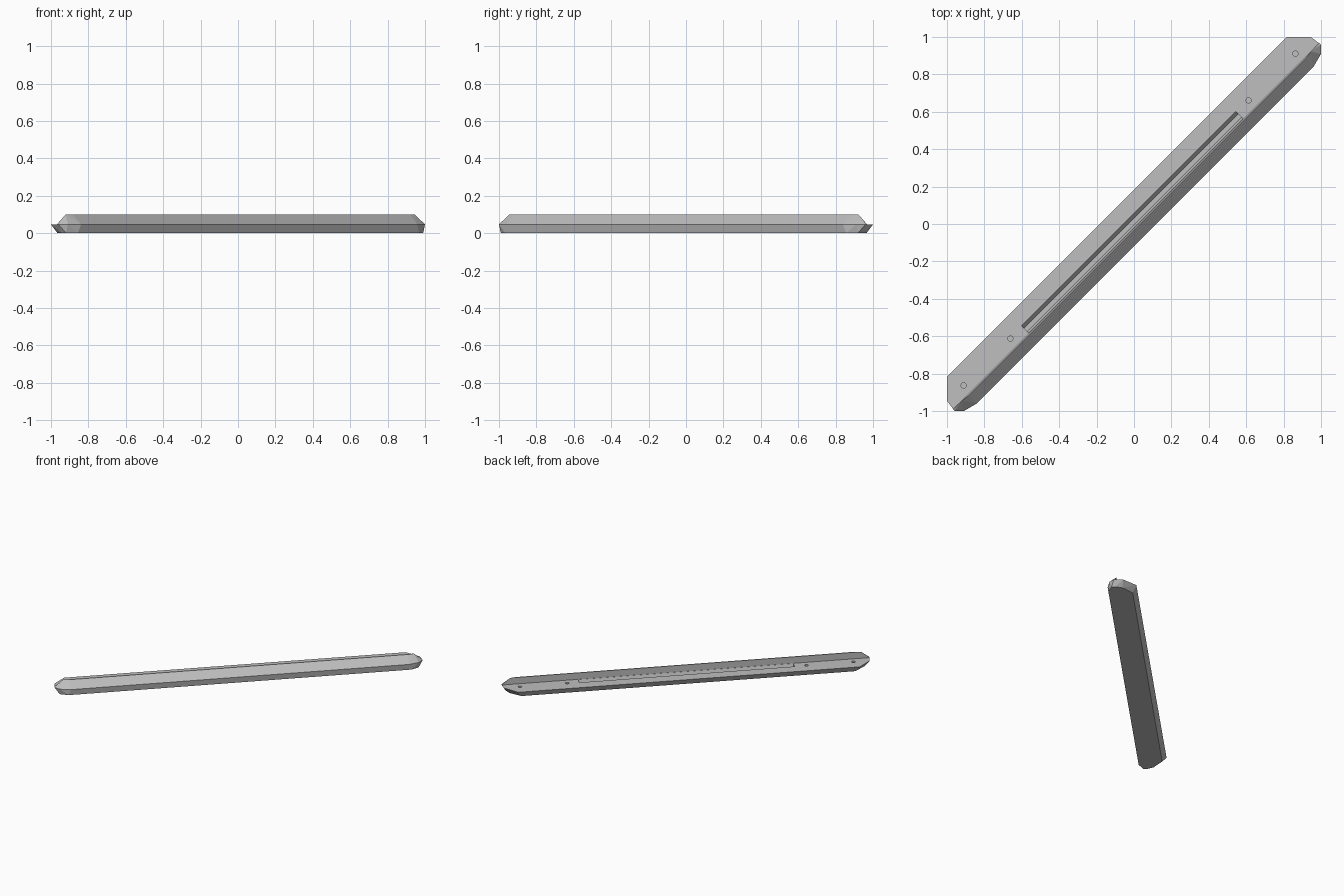
import bpy, bmesh, math
from mathutils import Matrix, Vector

old = bpy.data.objects.get("Cube")
if old:
    bpy.data.objects.remove(old, do_unlink=True)

grey = bpy.data.materials.new("plain grey")
grey.use_nodes = True
grey.diffuse_color = (0.52, 0.52, 0.52, 1)
grey.node_tree.nodes["Principled BSDF"].inputs["Base Color"].default_value = grey.diffuse_color

S = math.sqrt(0.5)


def place(u, v, z):
    """Length u and width v of the bar, laid along the diagonal."""
    return Vector(((u + v) * S, (u - v) * S, z))


def add_hull(bm, layers):
    """Convex solid through outlines [(z, [(u, v), ...])], mirrored in length."""
    verts = [bm.verts.new(place(s * u, v, z))
             for z, outline in layers for u, v in outline for s in (-1, 1)]
    res = bmesh.ops.convex_hull(bm, input=verts)
    loose = [g for g in res["geom_interior"] + res["geom_unused"]
             if isinstance(g, bmesh.types.BMVert)]
    bmesh.ops.delete(bm, geom=list(set(loose)), context='VERTS')


def make_object(name, bm):
    bmesh.ops.dissolve_limit(bm, angle_limit=0.01, verts=bm.verts[:], edges=bm.edges[:])
    bmesh.ops.recalc_face_normals(bm, faces=bm.faces[:])
    mesh = bpy.data.meshes.new(name)
    bm.to_mesh(mesh)
    bm.free()
    mesh.materials.append(grey)
    obj = bpy.data.objects.new(name, mesh)
    bpy.context.collection.objects.link(obj)
    return obj


DECK = 0.047

# Base plate with clipped corners and an undercut rim
bm = bmesh.new()
add_hull(bm, [
    (0, [(1.255, -0.1), (1.335, -0.03), (1.355, 0.02), (1.35, 0.05), (1.29, 0.078)]),
    (DECK, [(1.285, -0.13), (1.375, -0.04), (1.385, 0.028), (1.35, 0.064), (1.27, 0.085)]),
])
base = make_object("base_plate", bm)

# Raised ridge along one long side, with a sloping outer face
bm = bmesh.new()
add_hull(bm, [
    (DECK, [(1.385, 0.016), (1.385, 0.028), (1.35, 0.064), (1.27, 0.085)]),
    (0.1, [(1.32, 0.016), (1.275, 0.024)]),
])
make_object("side_ridge", bm)

# Long groove and four screw holes cut into the deck
bm = bmesh.new()
add_hull(bm, [
    (0.014, [(0.81, -0.022), (0.81, 0.002)]),
    (0.06, [(0.81, -0.047), (0.81, 0.018)]),
])
for u in (-1.255, -0.9, 0.9, 1.255):
    bmesh.ops.create_cone(bm, cap_ends=True, segments=16, radius1=0.014, radius2=0.014,
                          depth=0.05, matrix=Matrix.Translation(place(u, -0.034, 0.045)))
cutter = make_object("groove_cutter", bm)
cutter.hide_render = True

cut = base.modifiers.new("cuts", 'BOOLEAN')
cut.operation = 'DIFFERENCE'
cut.solver = 'EXACT'
cut.object = cutter
bpy.context.view_layer.objects.active = base
bpy.ops.object.modifier_apply(modifier=cut.name)
bpy.data.objects.remove(cutter, do_unlink=True)
